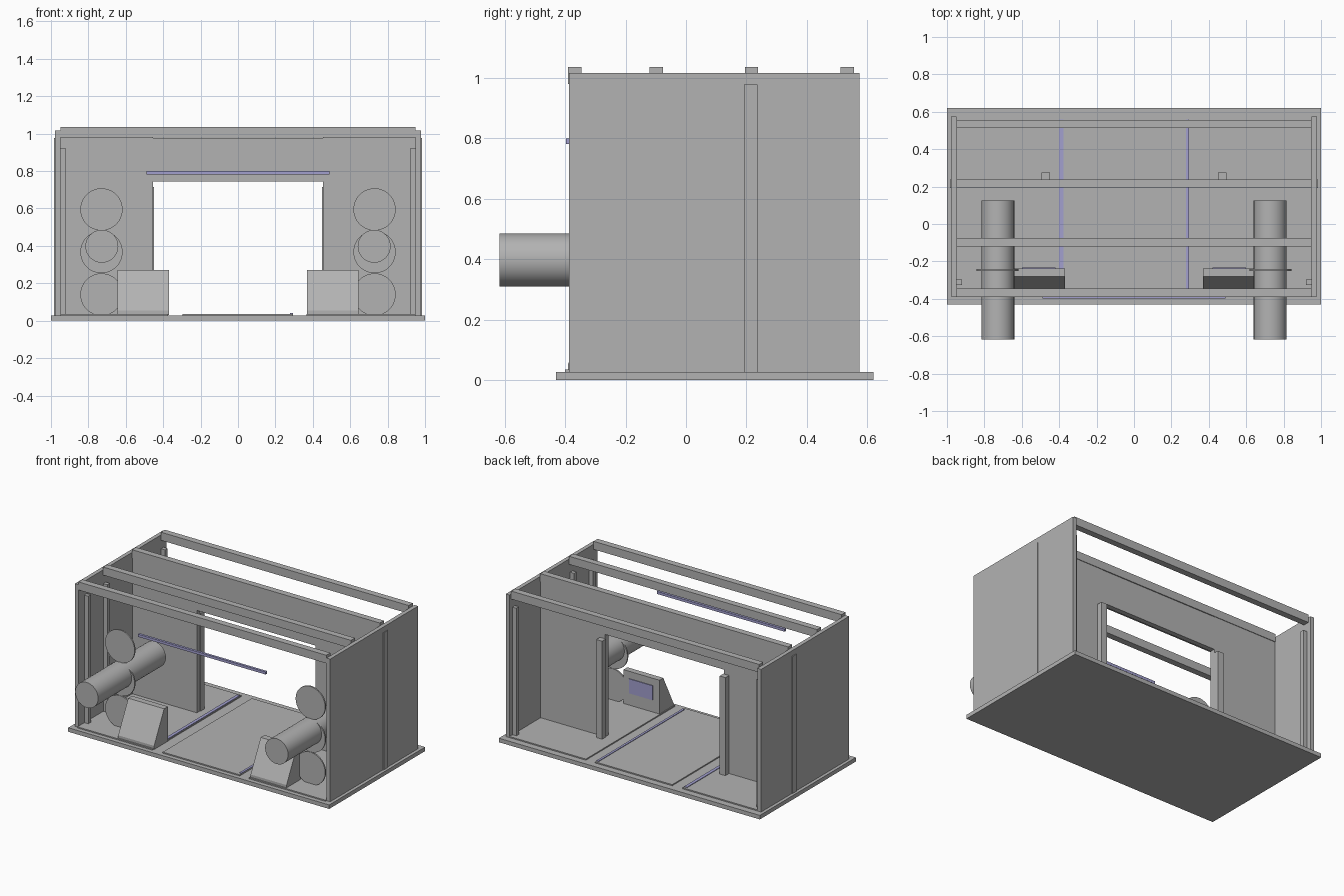
import bpy, bmesh, math

if "Cube" in bpy.data.objects:
    bpy.data.objects.remove(bpy.data.objects["Cube"])


def material(name, rgb):
    m = bpy.data.materials.new(name)
    m.diffuse_color = (*rgb, 1)
    m.use_nodes = True
    m.node_tree.nodes["Principled BSDF"].inputs["Base Color"].default_value = m.diffuse_color
    return m


GREY = material("mid grey", (0.45, 0.45, 0.45))
VIOLET = material("pale violet", (0.36, 0.35, 0.62))


def finish(name, bm, mat):
    bmesh.ops.recalc_face_normals(bm, faces=bm.faces)
    me = bpy.data.meshes.new(name)
    bm.to_mesh(me)
    bm.free()
    me.materials.append(mat)
    ob = bpy.data.objects.new(name, me)
    bpy.context.collection.objects.link(ob)
    return ob


def box(name, x, y, z, mat=GREY):
    """Box from (min, max) pairs."""
    bm = bmesh.new()
    bmesh.ops.create_cube(bm, size=1)
    for v in bm.verts:
        v.co = [(a + b) / 2 + c * (b - a) for (a, b), c in zip((x, y, z), v.co)]
    return finish(name, bm, mat)


def cylinder(name, x, z, r, y0, y1, sides=32):
    """Cylinder lying along y."""
    bpy.ops.mesh.primitive_cylinder_add(
        vertices=sides, radius=r, depth=y1 - y0,
        location=(x, (y0 + y1) / 2, z), rotation=(math.pi / 2, 0, 0))
    ob = bpy.context.object
    ob.name = name
    ob.data.materials.append(GREY)
    bpy.ops.object.shade_smooth_by_angle(angle=math.radians(35))


def prism(name, profile, x0, x1):
    """Extrude a (y, z) profile along x."""
    bm = bmesh.new()
    f = bm.faces.new([bm.verts.new((x0, y, z)) for y, z in profile])
    ext = bmesh.ops.extrude_face_region(bm, geom=[f])["geom"]
    bmesh.ops.translate(bm, vec=(x1 - x0, 0, 0),
                        verts=[g for g in ext if isinstance(g, bmesh.types.BMVert)])
    return finish(name, bm, GREY)


# Base slab and three raised floor panels
box("base_slab", (-1, 1), (-0.43, 0.62), (0, 0.028))
for i, x in enumerate([(-0.95, -0.375), (-0.297, 0.293), (0.365, 0.95)]):
    box(f"floor_panel_{i}", x, (-0.40, 0.575), (0.028, 0.036))

# Coloured light strips along the floor seams
for i, x in enumerate([(-0.40, -0.378), (0.277, 0.293)]):
    box(f"floor_strip_{i}", x, (-0.38, 0.56), (0.036, 0.040), VIOLET)

# Roof beams
for i, y in enumerate([-0.39, -0.12, 0.195, 0.512]):
    box(f"roof_beam_{i}", (-0.95, 0.95), (y, y + 0.044), (0.98, 1.036))

# Header over the opening
box("opening_header", (-0.46, 0.46), (0.20, 0.235), (0.745, 0.978))

# Front rail
box("front_rail", (-0.49, 0.49), (-0.397, -0.38), (0.782, 0.80), VIOLET)

for s, side in ((-1, "left"), (1, "right")):
    def mx(a, b):
        return tuple(sorted((s * a, s * b)))

    # Outer wall with its joint strip
    box(f"{side}_wall", mx(0.95, 0.978), (-0.388, 0.575), (0.028, 1.016))
    box(f"{side}_wall_strip", mx(0.977, 0.983), (0.192, 0.237), (0.028, 0.978))
    # Wall posts
    for i, y in enumerate([-0.325, -0.117, 0.515]):
        box(f"{side}_wall_post_{i}", mx(0.92, 0.951), (y, y + 0.028), (0.03, 0.92))
    # Partition panel and the post beside the opening
    box(f"{side}_partition", mx(0.455, 0.951), (0.20, 0.235), (0.03, 0.98))
    box(f"{side}_opening_post", mx(0.45, 0.495), (0.234, 0.275), (0.03, 0.715))
    # Cylinder and three flat discs
    cylinder(f"{side}_cylinder", s * 0.728, 0.398, 0.088, -0.617, 0.125)
    for i, z in enumerate([0.14, 0.367, 0.595]):
        cylinder(f"{side}_disc_{i}", s * 0.73, z, 0.113, -0.25, -0.24, 48)
    # Sloped console with a screen on the rear face
    prism(f"{side}_console",
          [(-0.39, 0.03), (-0.39, 0.055), (-0.28, 0.27), (-0.238, 0.27), (-0.238, 0.03)],
          s * 0.37, s * 0.645)
    box(f"{side}_console_screen", mx(0.42, 0.60), (-0.239, -0.233), (0.12, 0.22), VIOLET)
